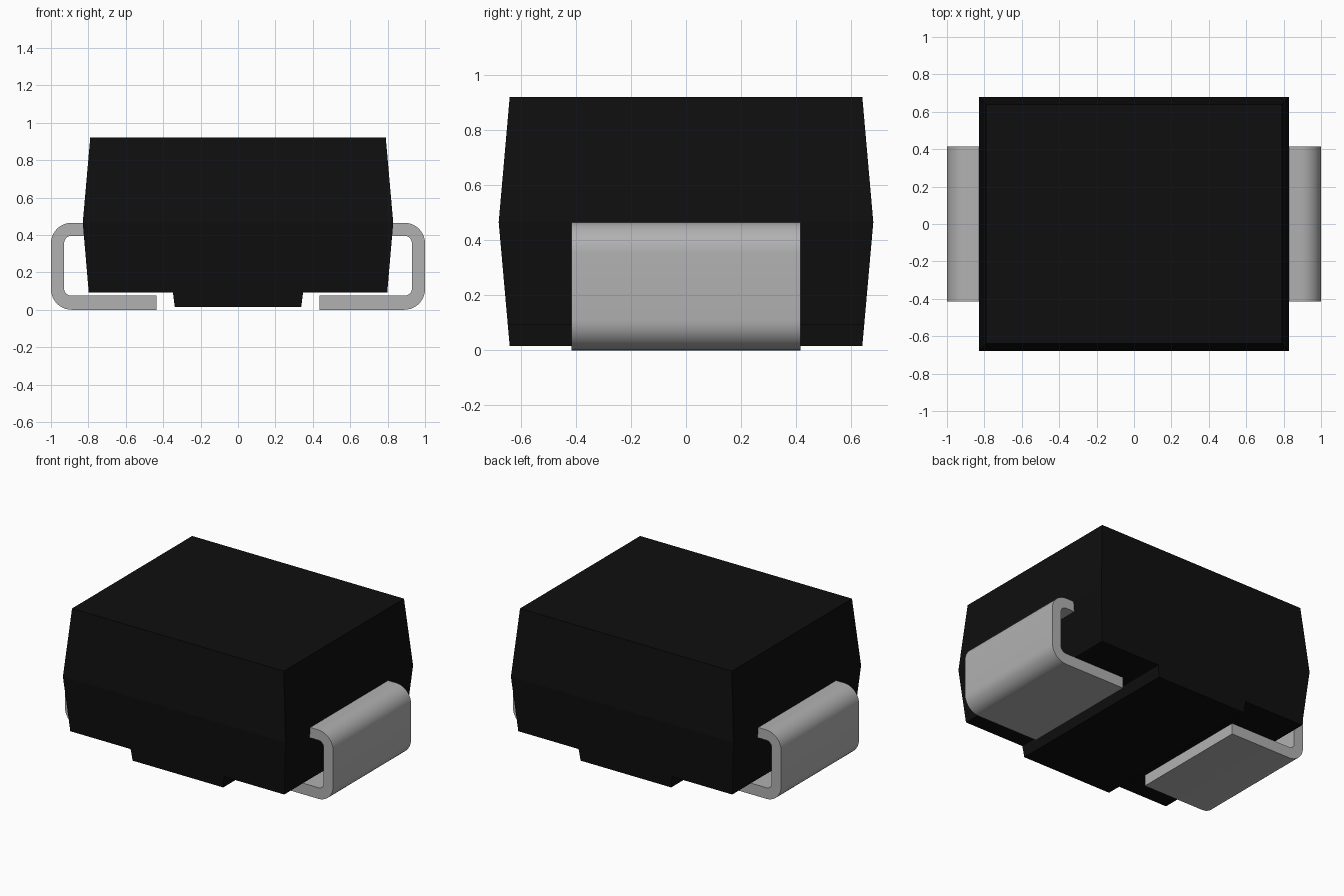
import bpy, bmesh, math

cube = bpy.data.objects.get("Cube")
if cube:
    bpy.data.objects.remove(cube, do_unlink=True)


def make_material(name, value):
    mat = bpy.data.materials.new(name)
    mat.use_nodes = True
    colour = (value, value, value, 1)
    mat.diffuse_color = colour
    mat.node_tree.nodes["Principled BSDF"].inputs["Base Color"].default_value = colour
    return mat


def finish(bm, name, mat):
    bmesh.ops.recalc_face_normals(bm, faces=bm.faces[:])
    mesh = bpy.data.meshes.new(name)
    bm.to_mesh(mesh)
    bm.free()
    mesh.materials.append(mat)
    obj = bpy.data.objects.new(name, mesh)
    bpy.context.collection.objects.link(obj)
    return obj


black = make_material("black plastic", 0.0045)
metal = make_material("tinned metal", 0.44)

# Moulded body: stacked rectangles, widest at the parting line
bm = bmesh.new()
rings = []
for hx, hy, z in [(0.79, 0.64, 0.92), (0.83, 0.68, 0.465), (0.798, 0.647, 0.093)]:
    rings.append([bm.verts.new((sx * hx, sy * hy, z))
                  for sx, sy in [(-1, -1), (1, -1), (1, 1), (-1, 1)]])
bm.faces.new(rings[0])
for upper, lower in zip(rings, rings[1:]):
    for i in range(4):
        j = (i + 1) % 4
        bm.faces.new((upper[i], upper[j], lower[j], lower[i]))
bottom = [bm.faces.new(rings[-1])]

# Raised foot across the underside, pulled from the middle of the bottom face
for side in (-1, 1):
    geom = bottom + list({e for f in bottom for e in f.edges}) + list({v for f in bottom for v in f.verts})
    bmesh.ops.bisect_plane(bm, geom=geom, plane_co=(side * 0.348, 0, 0), plane_no=(1, 0, 0))
    bottom = [f for f in bm.faces if all(v.co.z < 0.1 for v in f.verts)]
middle = min(bottom, key=lambda f: abs(f.calc_center_median().x))
foot = bmesh.ops.extrude_discrete_faces(bm, faces=[middle])["faces"][0]
for v in foot.verts:
    v.co = (math.copysign(0.338, v.co.x), math.copysign(0.64, v.co.y), 0.015)
finish(bm, "body", black)


def arc(cx, cz, radius, start, end, steps=10):
    angles = [math.radians(start + (end - start) * i / steps) for i in range(steps + 1)]
    return [(cx + radius * math.cos(a), cz + radius * math.sin(a)) for a in angles]


# Folded leads: a C-shaped strip profile extruded along y
outline = ([(0.78, 0.465)] + arc(0.89, 0.355, 0.11, 90, 0) + arc(0.89, 0.11, 0.11, 0, -90)
           + [(0.435, 0), (0.435, 0.075)]
           + arc(0.89, 0.115, 0.04, -90, 0) + arc(0.89, 0.355, 0.04, 0, 90) + [(0.78, 0.395)])
for name, side in [("left_lead", 1), ("right_lead", -1)]:
    bm = bmesh.new()
    face = bm.faces.new([bm.verts.new((side * x, -0.415, z)) for x, z in outline])
    new = bmesh.ops.extrude_face_region(bm, geom=[face])["geom"]
    bmesh.ops.translate(bm, verts=[g for g in new if isinstance(g, bmesh.types.BMVert)], vec=(0, 0.83, 0))
    if face.is_valid and len(bm.faces) == len(outline) + 1:
        bm.faces.new([v for v in face.verts])
    lead = finish(bm, name, metal)
    bpy.ops.object.select_all(action="DESELECT")
    lead.select_set(True)
    bpy.context.view_layer.objects.active = lead
    bpy.ops.object.shade_smooth_by_angle(angle=math.radians(30))
